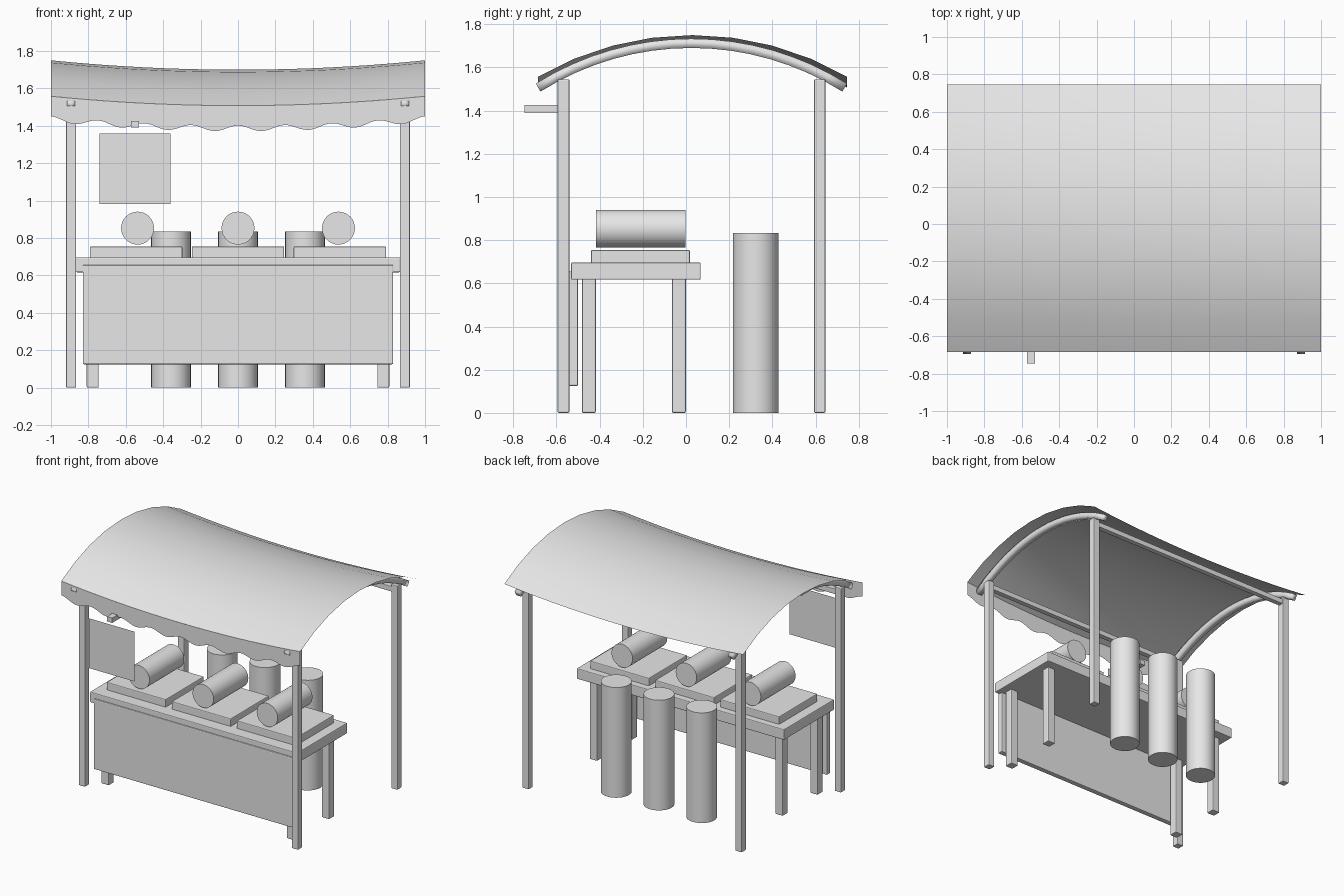
import bpy, bmesh, math
from mathutils import Matrix

if "Cube" in bpy.data.objects:
    bpy.data.objects.remove(bpy.data.objects["Cube"], do_unlink=True)

grey = bpy.data.materials.new("plain grey")
grey.use_nodes = True
COLOUR = (0.8, 0.8, 0.8, 1)
grey.diffuse_color = COLOUR
grey.node_tree.nodes["Principled BSDF"].inputs["Base Color"].default_value = COLOUR


def add(name, bm, smooth=False):
    bmesh.ops.recalc_face_normals(bm, faces=bm.faces)
    mesh = bpy.data.meshes.new(name)
    bm.to_mesh(mesh)
    bm.free()
    mesh.materials.append(grey)
    ob = bpy.data.objects.new(name, mesh)
    bpy.context.scene.collection.objects.link(ob)
    if smooth:
        bpy.ops.object.select_all(action="DESELECT")
        ob.select_set(True)
        bpy.context.view_layer.objects.active = ob
        bpy.ops.object.shade_smooth_by_angle(angle=math.radians(35))
    return ob


def box(name, xs, ys, zs, bevel=0.006):
    bm = bmesh.new()
    spans = (xs, ys, zs)
    centre = [(a + b) / 2 for a, b in spans]
    size = [b - a for a, b in spans]
    bmesh.ops.create_cube(bm, size=1, matrix=Matrix.Translation(centre) @ Matrix.Diagonal((*size, 1)))
    ob = add(name, bm)
    if bevel:
        mod = ob.modifiers.new("soft edges", "BEVEL")
        mod.width, mod.segments = bevel, 2
    return ob


def cylinder(name, centre, radius, length, along_y=False):
    bm = bmesh.new()
    turn = Matrix.Rotation(math.pi / 2 if along_y else 0, 4, "X")
    bmesh.ops.create_cone(bm, cap_ends=True, segments=32, radius1=radius, radius2=radius,
                          depth=length, matrix=Matrix.Translation(centre) @ turn)
    return add(name, bm, smooth=True)


def sheet(name, point, nu, nv, smooth=True):
    """Open surface from point(u, v), with u and v running from 0 to 1."""
    bm = bmesh.new()
    rows = [[bm.verts.new(point(i / nu, j / nv)) for j in range(nv + 1)] for i in range(nu + 1)]
    for a, b in zip(rows, rows[1:]):
        for j in range(nv):
            bm.faces.new((a[j], b[j], b[j + 1], a[j + 1]))
    return add(name, bm, smooth)


def arc(v, half, rise, mid, top):
    """Point (y, z) on a circular arch."""
    radius = (half ** 2 + rise ** 2) / (2 * rise)
    angle = (2 * v - 1) * math.asin(half / radius)
    return mid + radius * math.sin(angle), top - radius * (1 - math.cos(angle))


def sag(x):
    return 0.05 * (1 - x * x)


# Canopy, arched front to back and sagging towards the middle
def canopy_point(u, v):
    x = 2 * u - 1
    y, z = arc(v, 0.715, 0.192, 0.03, 1.75)
    return x, y, z - sag(x)


canopy = sheet("canopy", canopy_point, 20, 8)
if canopy.data.polygons[0].normal.z < 0:
    canopy.data.flip_normals()


# Scalloped valance along the front edge
def valance_point(u, v):
    x = 2 * u - 1
    drop = 0.107 + 0.015 * (1 - math.cos(8 * math.pi * x))
    return x, -0.685, 1.558 - sag(x) - v * drop


sheet("valance", valance_point, 96, 1)

# Frame: posts, arched rafters and cross beams
for side, s in (("right", -1), ("left", 1)):
    x = 0.892 * s
    for end, ys in (("front", (-0.595, -0.54)), ("back", (0.593, 0.646))):
        box(f"{end}_{side}_post", (x - 0.027, x + 0.027), ys, (0, 1.545))

    def rafter_point(u, v):
        y, z = arc(v, 0.71, 0.205, 0.025, 1.712)
        return x + (u - 0.5) * 0.042, y, z

    rafter = sheet(f"{side}_rafter", rafter_point, 1, 16)
    mod = rafter.modifiers.new("thickness", "SOLIDIFY")
    mod.thickness, mod.offset = 0.043, 0

for end, y in (("front", -0.568), ("back", 0.62)):
    box(f"{end}_beam", (-0.88, 0.88), (y - 0.02, y + 0.02), (1.485, 1.525), 0.004)

# Counter with legs and front panel
box("table_top", (-0.868, 0.868), (-0.532, 0.068), (0.617, 0.697))
box("front_panel", (-0.83, 0.83), (-0.541, -0.5), (0.125, 0.656))
for side, s in (("right", -1), ("left", 1)):
    for end, y in (("front", -0.45), ("back", -0.033)):
        x = 0.777 * s
        box(f"{end}_{side}_table_leg", (x - 0.032, x + 0.032), (y - 0.032, y + 0.032), (0, 0.625))

# Goods: trays with a roll on each, and barrels behind
for i, place in enumerate(("right", "middle", "left")):
    s = i - 1
    box(f"{place}_tray", (0.545 * s - 0.247, 0.545 * s + 0.247), (-0.44, 0.018), (0.69, 0.755))
    cylinder(f"{place}_roll", (0.537 * s, -0.21, 0.853), 0.088, 0.415, along_y=True)
    cylinder(f"{place}_barrel", (0.358 * s, 0.323, 0.417), 0.106, 0.834)

# Hanging sign on a peg
box("sign_peg", (-0.573, -0.53), (-0.747, -0.56), (1.39, 1.427), 0)
sheet("sign_board", lambda u, v: (-0.74 + 0.378 * u, -0.722, 0.982 + 0.377 * v), 1, 1, smooth=False)
